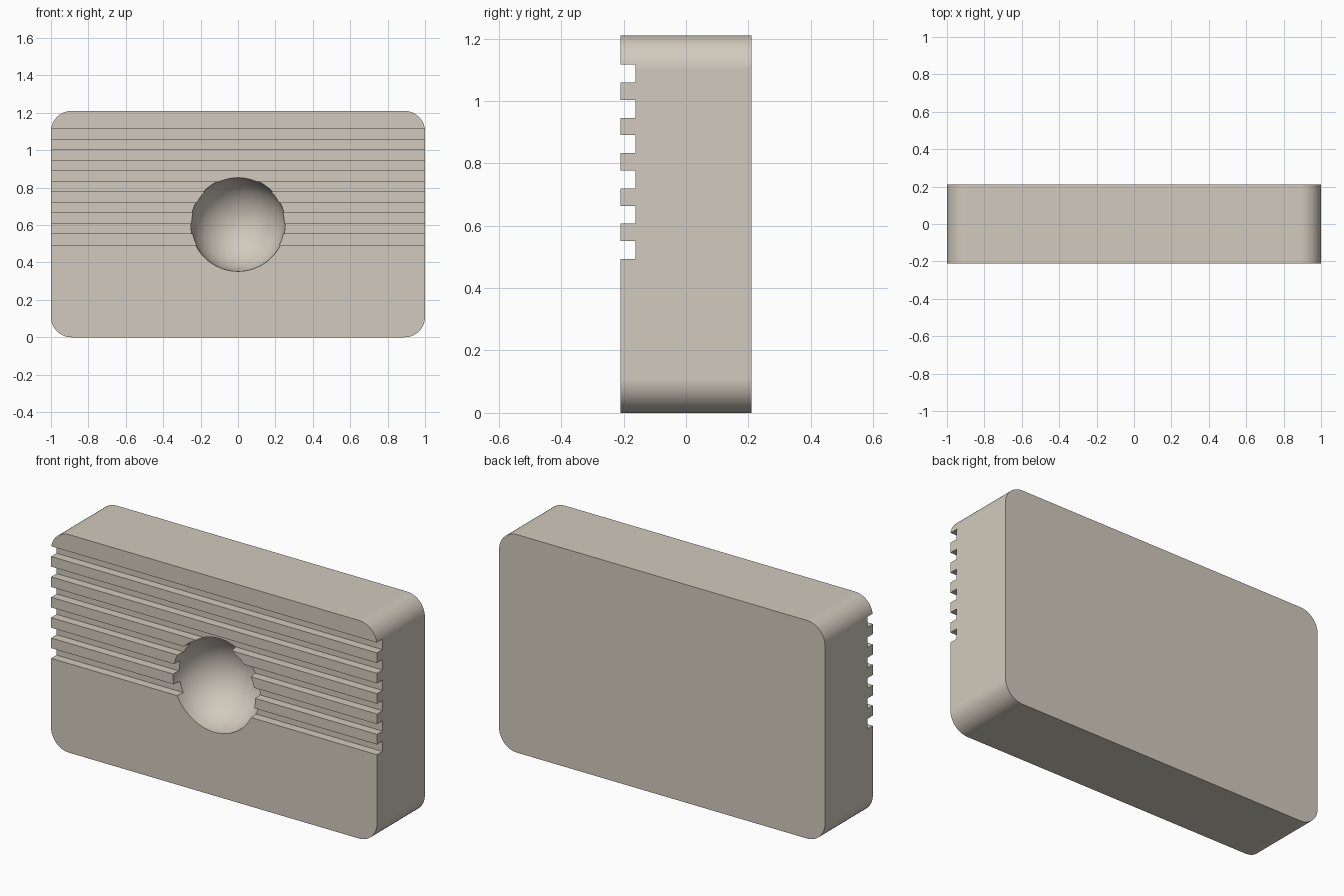
import bpy, bmesh, math
from mathutils import Matrix, Vector

cube = bpy.data.objects.get("Cube")
if cube:
    bpy.data.objects.remove(cube, do_unlink=True)

WIDTH, DEPTH, HEIGHT = 2.0, 0.42, 1.21
CORNER = 0.11
FRONT = -DEPTH / 2
GROOVES, GROOVE_Z, PITCH = 6, 0.494, 0.113
GROOVE_H, GROOVE_D = 0.057, 0.048
BOWL_R = 0.253

stone = bpy.data.materials.new("warm_grey")
stone.use_nodes = True
colour = (0.64, 0.59, 0.51, 1)
stone.diffuse_color = colour
bsdf = next(n for n in stone.node_tree.nodes if n.type == "BSDF_PRINCIPLED")
bsdf.inputs["Base Color"].default_value = colour
bsdf.inputs["Roughness"].default_value = 0.8


def add_box(bm, centre, size):
    """Add an axis-aligned box to a mesh."""
    matrix = Matrix.Translation(centre) @ Matrix.Diagonal((*size, 1))
    bmesh.ops.create_cube(bm, size=1, matrix=matrix)


def make_object(bm, name):
    mesh = bpy.data.meshes.new(name)
    bm.to_mesh(mesh)
    bm.free()
    mesh.materials.append(stone)
    obj = bpy.data.objects.new(name, mesh)
    bpy.context.collection.objects.link(obj)
    return obj


def carve(target, cutter):
    """Subtract a cutter, then remove it."""
    bpy.ops.object.select_all(action="DESELECT")
    bpy.context.view_layer.objects.active = target
    target.select_set(True)
    mod = target.modifiers.new(cutter.name, "BOOLEAN")
    mod.operation, mod.solver, mod.object = "DIFFERENCE", "EXACT", cutter
    bpy.ops.object.modifier_apply(modifier=mod.name)
    bpy.data.objects.remove(cutter, do_unlink=True)


# Slab with the four front-to-back edges rounded
bm = bmesh.new()
add_box(bm, (0, 0, HEIGHT / 2), (WIDTH, DEPTH, HEIGHT))
long_edges = [e for e in bm.edges
              if abs(e.verts[0].co.y - e.verts[1].co.y) > DEPTH / 2]
bmesh.ops.bevel(bm, geom=long_edges, offset=CORNER, segments=16,
                profile=0.5, affect="EDGES")
block = make_object(bm, "grooved_block")

# Horizontal grooves across the upper front
bm = bmesh.new()
for i in range(GROOVES):
    z = GROOVE_Z + i * PITCH + GROOVE_H / 2
    add_box(bm, (0, FRONT, z), (WIDTH * 1.2, GROOVE_D * 2, GROOVE_H))
carve(block, make_object(bm, "groove_cutter"))

# Hemispherical bowl in the middle of the front
bm = bmesh.new()
place = Matrix.Translation((0, FRONT, HEIGHT / 2)) @ Matrix.Rotation(math.pi / 2, 4, "X")
bmesh.ops.create_uvsphere(bm, u_segments=64, v_segments=33, radius=BOWL_R, matrix=place)
carve(block, make_object(bm, "bowl_cutter"))

# Smooth the round surfaces and keep the cut edges crisp
bpy.ops.object.shade_smooth_by_angle(angle=math.radians(30))
weighted = block.modifiers.new("clean_shading", "WEIGHTED_NORMAL")
weighted.keep_sharp = True
